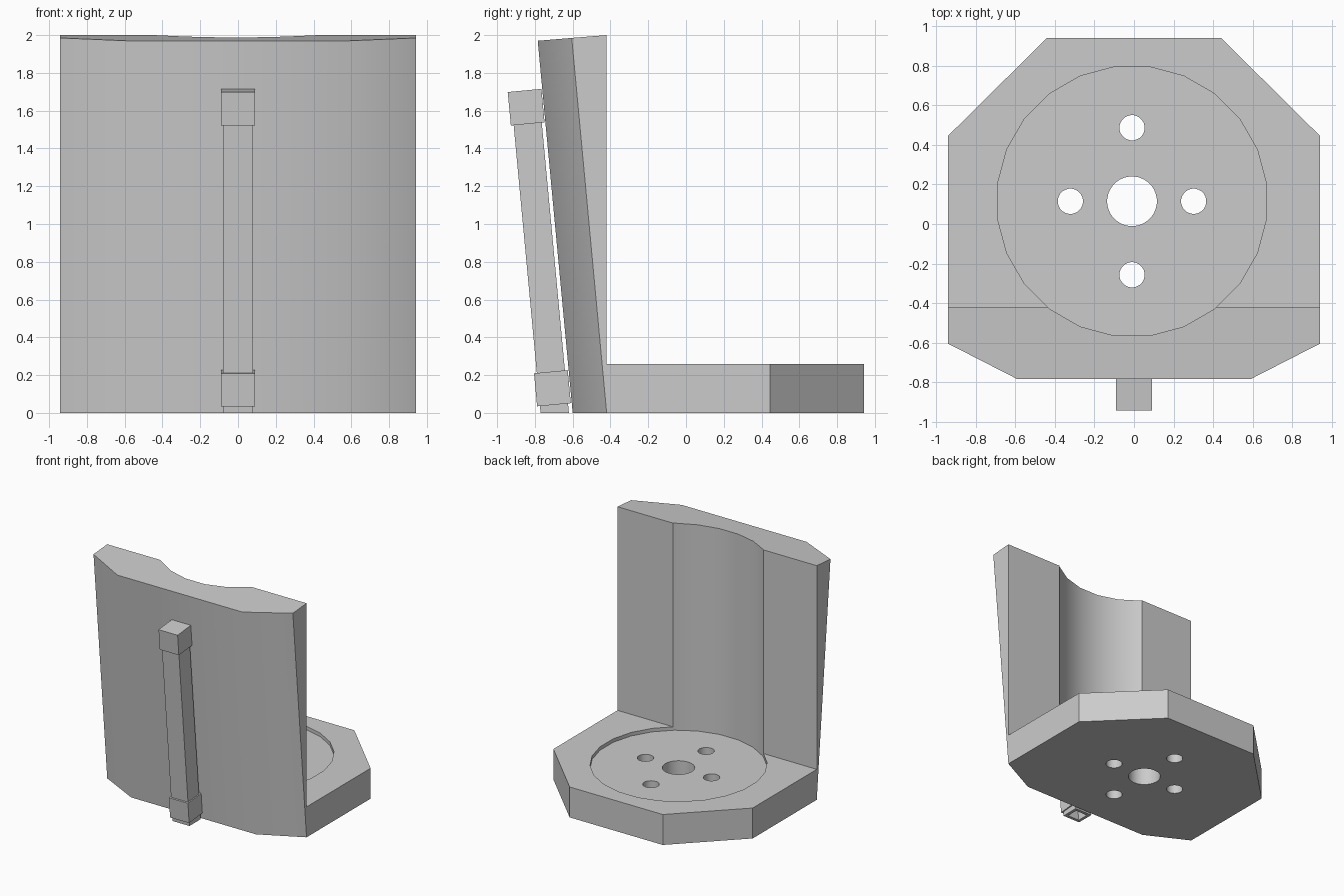
import bpy
import bmesh
import math
from mathutils import Vector

cube = bpy.data.objects.get("Cube")
if cube:
    bpy.data.objects.remove(cube, do_unlink=True)

GREY = (0.6, 0.6, 0.6, 1.0)
mat = bpy.data.materials.new("plain grey")
mat.use_nodes = True
mat.diffuse_color = GREY
mat.node_tree.nodes["Principled BSDF"].inputs["Base Color"].default_value = GREY

LEAN = 0.0935            # forward lean of the wall and bar per unit height
CX, CY = -0.01, 0.115    # centre of the round seat and its holes


def hull(name, points):
    """Convex solid around a set of points."""
    bm = bmesh.new()
    verts = [bm.verts.new(p) for p in points]
    bmesh.ops.convex_hull(bm, input=verts)
    bmesh.ops.dissolve_limit(bm, angle_limit=math.radians(1),
                             verts=bm.verts[:], edges=bm.edges[:])
    bmesh.ops.recalc_face_normals(bm, faces=bm.faces[:])
    mesh = bpy.data.meshes.new(name)
    bm.to_mesh(mesh)
    bm.free()
    mesh.materials.append(mat)
    obj = bpy.data.objects.new(name, mesh)
    bpy.context.collection.objects.link(obj)
    return obj


def prism(name, outline, z0, z1):
    return hull(name, [(x, y, z) for x, y in outline for z in (z0, z1)])


def disc(name, x, y, radius, z0, z1, sides=24):
    turn = math.pi / sides
    angles = [turn + i * 2 * turn for i in range(sides)]
    return prism(name, [(x + radius * math.cos(a), y + radius * math.sin(a))
                        for a in angles], z0, z1)


def leaning_box(name, half_w, half_d, z0, z1, square_bottom=True):
    """Box that follows the lean of the wall."""
    points = []
    for x in (-half_w, half_w):
        for d in (-half_d, half_d):
            for z in (z0, z1):
                tilt = LEAN * d if (z == z1 or square_bottom) else 0
                points.append((x, -0.695 + d - LEAN * (z + tilt), z + tilt))
    return hull(name, points)


def boolean(target, tool, operation, remove=True):
    tool.hide_render = True
    mod = target.modifiers.new("cut", 'BOOLEAN')
    mod.operation = operation
    mod.solver = 'EXACT'
    mod.object = tool
    with bpy.context.temp_override(object=target, active_object=target):
        bpy.ops.object.modifier_apply(modifier=mod.name)
    if remove:
        bpy.data.objects.remove(tool, do_unlink=True)


def mirrored(points):
    return [(s * p[0], *p[1:]) for p in points for s in (1, -1)]


# Chamfered base plate
body = prism("base_and_wall", mirrored([(0.44, 0.942), (0.942, 0.445),
                                        (0.942, -0.42), (0.59, -0.6)]), 0, 0.26)

# Leaning front wall with an upright rear face
wall = hull("wall", mirrored([(0.942, -0.42, 0), (0.59, -0.6, 0),
                              (0.942, -0.42, 2), (0.942, -0.605, 1.985),
                              (0.59, -0.785, 1.97)]))
boolean(body, wall, 'UNION')

# Round seat sunk into the plate and scooped out of the wall
boolean(body, disc("seat_cutter", CX, CY, 0.686, 0.23, 2.5), 'DIFFERENCE')

# Centre hole and four fixing holes
boolean(body, disc("centre_cutter", CX, CY, 0.126, -0.5, 1, 32), 'DIFFERENCE')
for dx, dy in ((0.312, 0), (-0.312, 0), (0, 0.372), (0, -0.372)):
    boolean(body, disc("hole_cutter", CX + dx, CY + dy, 0.064, -0.5, 1),
            'DIFFERENCE')

# Hollow bar with a collar at each end
bar = leaning_box("front_bar", 0.08, 0.075, 0, 1.6, square_bottom=False)
bottom_collar = leaning_box("bottom_collar", 0.09, 0.09, 0.043, 0.218)
top_collar = leaning_box("top_collar", 0.09, 0.09, 1.53, 1.707)
bore = leaning_box("bore_cutter", 0.055, 0.05, -0.2, 1.55)
boolean(bar, bore, 'DIFFERENCE', remove=False)
boolean(bottom_collar, bore, 'DIFFERENCE')

# Smooth the round walls, keep the corners sharp
for obj in bpy.context.selected_objects:
    obj.select_set(False)
body.select_set(True)
bpy.context.view_layer.objects.active = body
bpy.ops.object.shade_smooth_by_angle(angle=math.radians(30))
